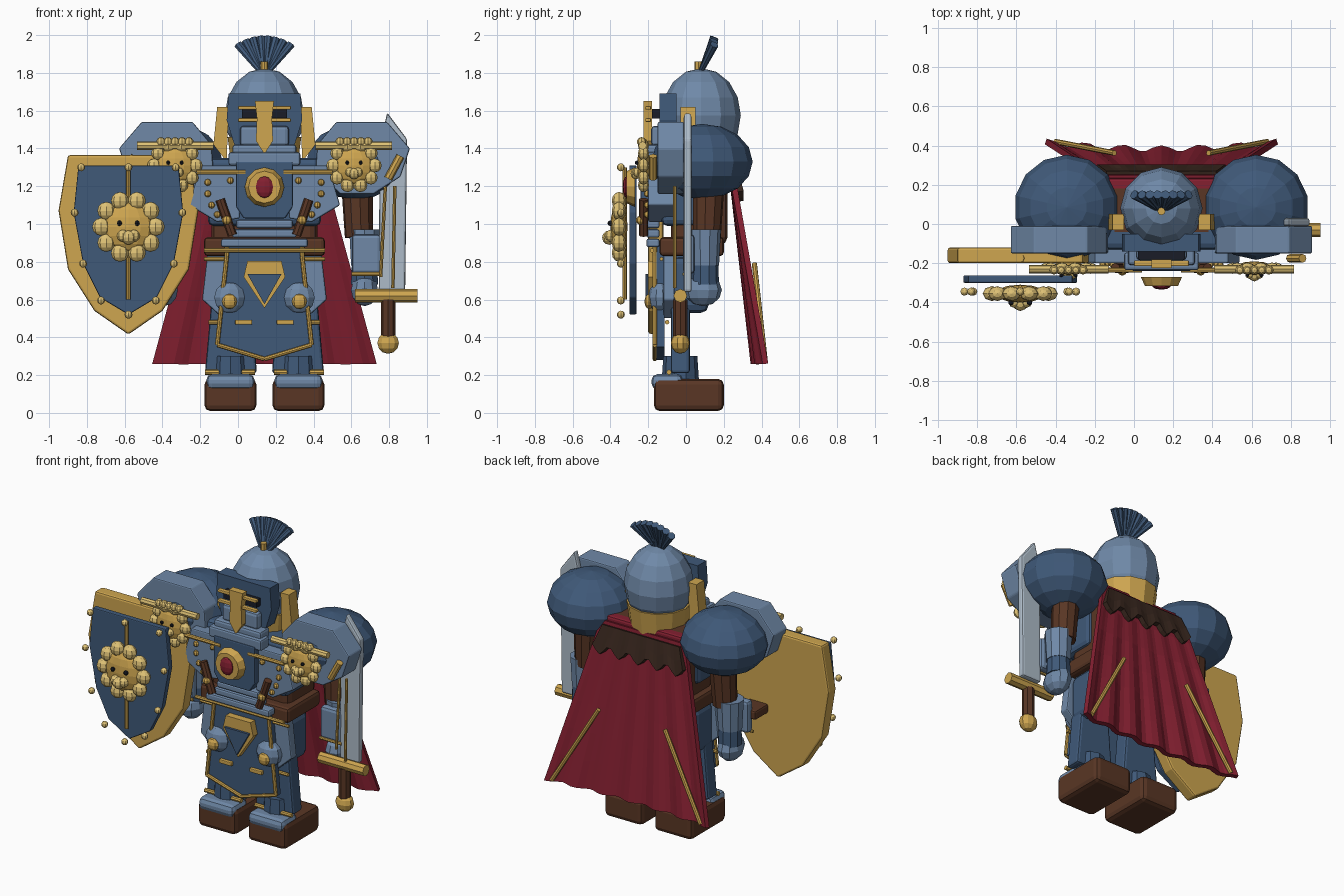
import bpy, bmesh, math
from mathutils import Vector

if "Cube" in bpy.data.objects:
    bpy.data.objects.remove(bpy.data.objects["Cube"])

CX = 0.14  # body centre line
COL = dict(navy=(.05, .1, .19), blue=(.16, .25, .39), gold=(.62, .38, .08), pale=(.74, .54, .18),
           red=(.23, .014, .03), brown=(.1, .037, .018), fur=(.04, .02, .013),
           steel=(.42, .5, .58), black=(.01, .012, .02))
MAT = {}
for k, c in COL.items():
    MAT[k] = bpy.data.materials.new(k)
    MAT[k].diffuse_color = (*c, 1)


def finish(name, bm, mat, bevel=0):
    bmesh.ops.recalc_face_normals(bm, faces=bm.faces)
    me = bpy.data.meshes.new(name)
    bm.to_mesh(me)
    bm.free()
    ob = bpy.data.objects.new(name, me)
    bpy.context.collection.objects.link(ob)
    me.materials.append(MAT[mat])
    if bevel:
        m = ob.modifiers.new("bevel", 'BEVEL')
        m.width, m.segments = bevel, 2
    return ob


def box(name, c, s, mat, bevel=.012):
    bm = bmesh.new()
    bmesh.ops.create_cube(bm, size=1)
    for v in bm.verts:
        v.co = Vector([v.co[i] * s[i] + c[i] for i in range(3)])
    return finish(name, bm, mat, bevel)


def ball(name, c, r, mat, seg=10, rings=6):
    r = r if isinstance(r, tuple) else (r, r, r)
    bm = bmesh.new()
    bmesh.ops.create_uvsphere(bm, u_segments=seg, v_segments=rings, radius=1)
    for v in bm.verts:
        v.co = Vector([v.co[i] * r[i] + c[i] for i in range(3)])
    return finish(name, bm, mat)


def rod(name, p, q, r, mat, r2=None, seg=8):
    p, q = Vector(p), Vector(q)
    bm = bmesh.new()
    bmesh.ops.create_cone(bm, cap_ends=True, segments=seg, radius1=r,
                          radius2=r if r2 is None else r2, depth=(q - p).length)
    rot = (q - p).to_track_quat('Z', 'Y')
    for v in bm.verts:
        v.co = rot @ v.co + (p + q) / 2
    return finish(name, bm, mat)


def plate(name, pts, y0, y1, mat, bevel=0):
    bm = bmesh.new()
    f = bm.faces.new([bm.verts.new((x, y0, z)) for x, z in pts])
    ext = bmesh.ops.extrude_face_region(bm, geom=[f])["geom"]
    for v in ext:
        if isinstance(v, bmesh.types.BMVert):
            v.co.y = y1
    return finish(name, bm, mat, bevel)


def sym(half, cx):  # mirror a half outline (dx >= 0) about cx
    return [(cx + x, z) for x, z in half] + [(cx - x, z) for x, z in reversed(half) if x > 0]


def lion(name, x, y, z, r):  # flat face ringed by a mane of lobes
    ball(name + "_face", (x, y, z), (r * .68, r * .24, r * .68), 'gold', 12, 8)
    for i in range(10):
        a = math.tau * i / 10
        ball(name + "_mane", (x + r * .76 * math.cos(a), y, z + r * .76 * math.sin(a)),
             (r * .25, r * .2, r * .25), 'pale', 8, 6)
    for s in (-1, 1):
        ball(name + "_eye", (x + s * r * .25, y - r * .24, z + r * .1), r * .08, 'black', 6, 4)
        ball(name + "_cheek", (x + s * r * .15, y - r * .22, z - r * .25), r * .17, 'pale', 8, 6)
    ball(name + "_muzzle", (x, y - r * .27, z - r * .3), r * .2, 'pale', 8, 6)


def sheet(name, fn, nu, nv, thick, mat):  # surface from fn(u in -1..1, t in 0..1)
    bm = bmesh.new()
    g = [[bm.verts.new(fn(2 * i / nu - 1, j / nv)) for i in range(nu + 1)] for j in range(nv + 1)]
    for j in range(nv):
        for i in range(nu):
            bm.faces.new((g[j][i], g[j][i + 1], g[j + 1][i + 1], g[j + 1][i]))
    ob = finish(name, bm, mat)
    m = ob.modifiers.new("solid", 'SOLIDIFY')
    m.thickness, m.offset = thick, 0


# Helmet, visor and plume
ball("helmet_dome", (CX, .08, 1.575), (.21, .21, .25), 'blue', 12, 8)
rod("neck_collar", (CX, .08, 1.31), (CX, .08, 1.46), .175, 'gold', .195, 12)
plate("visor_plate", sym([(.19, 1.69), (.2, 1.55), (.16, 1.42), (.1, 1.37)], CX), -.14, -.05, 'navy')
for z in (1.615, 1.55):
    box("visor_bar", (CX, -.2, z), (.28, .03, .02), 'gold', .006)
box("eye_slit", (CX, -.15, 1.583), (.24, .06, .05), 'black', 0)
box("face_guard", (CX, -.155, 1.465), (.26, .06, .11), 'blue', .02)
box("chin_guard", (CX, -.16, 1.39), (.34, .1, .06), 'blue', .015)
plate("nose_guard", sym([(.05, 1.65), (.04, 1.56), (.045, 1.44), (0, 1.37)], CX), -.225, -.18, 'gold')
rod("plume_knob", (CX, .065, 1.81), (CX, .065, 1.86), .02, 'gold')
for i in range(8):
    u = i / 3.5 - 1
    rod("plume_feather", (CX + .025 * u, .08, 1.81), (CX + .14 * u, .15, 1.99 - .04 * u * u),
        .014, 'navy', .023)

# Torso, breastplate and belt
box("torso", (CX, .07, 1.12), (.56, .3, .46), 'brown', .04)
box("chest_shell", (CX, -.01, 1.17), (.6, .24, .36), 'navy', .03)
plate("chest_panel", sym([(.15, 1.33), (.15, 1.09), (.11, 1.03)], CX), -.24, -.14, 'navy', .008)
box("upper_chest_bar", (CX, -.19, 1.345), (.38, .09, .07), 'blue')
rod("chest_medallion", (CX, -.27, 1.195), (CX, -.315, 1.195), .105, 'gold', .085, 12)
ball("medallion_gem", (CX, -.315, 1.195), (.048, .02, .058), 'red')
for z, w in ((1.0, .3), (.95, .34), (.9, .46)):
    box("waist_band", (CX, -.175, z), (w, .07, .045), 'blue')
box("belt", (CX, .03, .88), (.64, .34, .1), 'brown', .02)
rod("belt_cord", (CX - .32, -.18, .86), (CX + .32, -.18, .86), .012, 'gold')
box("hips", (CX, .03, .79), (.54, .22, .16), 'navy', .03)

# Front tabard with trim and emblem
plate("tabard", sym([(.2, .9), (.25, .35), (0, .28)], CX), -.155, -.115, 'navy')
plate("tabard_emblem", sym([(.09, .805), (.11, .72), (0, .555)], CX), -.2, -.15, 'gold')
plate("emblem_inset", sym([(.09, .735), (0, .575)], CX), -.215, -.19, 'navy')

for s in (-1, 1):
    def X(d): return CX + s * d
    def P(pts): return [(X(x), z) for x, z in pts]

    plate("cheek_guard", P([(.19, 1.62), (.25, 1.62), (.27, 1.42), (.2, 1.33)]), -.03, .05, 'gold')
    plate("pectoral_plate", P([(.13, 1.31), (.34, 1.31), (.4, 1.1), (.25, 1.01), (.13, 1.03)]),
          -.2, -.06, 'blue', .008)
    rod("chest_bar", (X(.1), -.235, 1.275), (X(.36), -.235, 1.275), .013, 'gold')
    for dx, z in ((.3, 1.22), (.3, 1.16), (.28, 1.1), (.25, 1.05), (.18, 1.23)):
        ball("chest_rivet", (X(dx), -.205, z), .018, 'gold', 8, 5)
    rod("chest_strap", (X(.235), -.225, 1.13), (X(.17), -.225, .94), .025, 'brown')
    ball("strap_buckle", (X(.2), -.24, 1.02), .025, 'gold', 8, 5)
    for a, b in (((.2, .9), (.2, .83)), ((.2, .83), (.25, .36)), ((.25, .36), (0, .285))):
        rod("tabard_trim", (X(a[0]), -.165, a[1]), (X(b[0]), -.165, b[1]), .012, 'gold')
    box("tabard_bar", (X(.11), -.165, .48), (.09, .025, .025), 'gold', .005)

    # Shoulders with lion crests
    sx = X(.483)
    ball("shoulder_ball", (sx, .085, 1.33), (.268, .268, .2), 'navy', 14, 8)
    plate("shoulder_plate", P([(.28, 1.42), (.38, 1.54), (.65, 1.54), (.77, 1.4), (.72, 1.25),
                               (.58, 1.16), (.4, 1.16), (.27, 1.28)]), -.15, -.01, 'blue', .008)
    lion("shoulder_lion", X(.474), -.225, 1.31, .145)
    rod("crest_bar", (X(.27), -.23, 1.415), (X(.675), -.23, 1.415), .022, 'pale')
    for k in range(5):
        ball("crest_bead", (X(.4 + k * .037), -.235, 1.435), .025, 'pale', 8, 5)
    rod("shoulder_clasp", (X(.655), -.175, 1.24), (X(.72), -.175, 1.36), .022, 'gold')

    # Arms
    rod("upper_arm", (X(.49), .12, 1.22), (X(.5), .11, .93), .085, 'brown', .075, 10)
    rod("forearm", (X(.53), .1, .97), (X(.53), .1, .78), .085, 'blue', .075, 10)
    rod("wrist_band", (X(.53), .1, .8), (X(.53), .1, .68), .07, 'navy', .075, 10)
    box("vambrace", (X(.54), .015, .84), (.155, .06, .21), 'blue', .02)
    rod("wrist_trim", (X(.46), -.01, .735), (X(.62), -.01, .735), .01, 'gold')
    ball("gauntlet", (X(.53), .09, .65), (.075, .1, .085), 'blue', 10, 6)

    # Legs and boots
    box("thigh", (X(.18), .02, .68), (.22, .2, .3), 'navy', .04)
    plate("hip_plate", P([(.18, .86), (.3, .86), (.33, .6), (.22, .5)]), -.12, -.06, 'blue', .008)
    rod("hip_trim", (X(.2), -.13, .815), (X(.32), -.13, .815), .01, 'gold')
    plate("greave", P([(.07, .6), (.28, .6), (.315, .21), (.04, .21)]), -.08, .02, 'navy', .015)
    ball("knee_guard", (X(.185), -.14, .61), (.085, .06, .085), 'blue', 10, 6)
    ball("knee_boss", (X(.185), -.195, .59), (.04, .025, .04), 'gold', 8, 6)
    rod("shin_trim", (X(.2), -.1, .48), (X(.295), -.1, .48), .012, 'gold')
    rod("ankle_trim", (X(.05), -.09, .215), (X(.315), -.09, .215), .014, 'gold')
    rod("ankle", (X(.18), -.03, .15), (X(.18), -.03, .3), .1, 'navy', .09, 10)
    box("boot", (X(.18), .015, .095), (.275, .37, .17), 'brown', .03)
    box("toe_cap", (X(.18), -.1, .165), (.255, .165, .08), 'blue', .03)

    # Gold rods on the cape
    rod("cape_rod", (X(.54), .42, .27), (X(.24), .362, .79), .014, 'gold')

# Cape with fur collar
sheet("cape", lambda u, t: (CX + u * (.305 + .285 * t),
                            .235 + .135 * t + (.016 * math.cos(u * 19) + .035 * u * u) * t,
                            1.32 - 1.06 * t), 32, 6, .03, 'red')
sheet("fur_collar", lambda u, t: (CX + u * (.28 + .05 * t), .255 + .035 * t,
                                  1.3 - t * (.15 + .03 * math.cos(u * 15))), 24, 2, .03, 'fur')
box("cape_yoke", (CX, .2, 1.32), (.6, .07, .06), 'red', .015)

# Shield: gold backing, raised field, rivets and lion
SX = -.58
plate("shield_back", sym([(.32, 1.365), (.37, 1.07), (.32, .76), (.18, .54), (0, .415)], SX),
      -.2, -.12, 'gold', .012)
plate("shield_field", sym([(.265, 1.31), (.29, 1.06), (.24, .79), (.15, .61), (0, .52)], SX),
      -.3, -.262, 'navy', .006)
rod("shield_spine", (SX, -.325, .6), (SX, -.325, 1.3), .012, 'gold')
for dx, z in sym([(0, 1.3), (.25, 1.3), (.285, 1.06), (.24, .79), (.145, .595), (0, .52)], 0):
    ball("shield_rivet", (SX + dx, -.345, z), .021, 'pale', 8, 6)
lion("shield_lion", SX, -.355, .985, .19)
box("shield_grip", (-.44, -.06, .85), (.14, .14, .06), 'brown')

# Sword
WX = .81
plate("sword_blade", [(WX - .065, .64), (WX + .075, .64), (WX + .085, 1.45), (WX - .02, 1.59),
                      (WX - .06, 1.42)], -.012, .03, 'steel', .012)
for a, b in (((.78, 1.2), (.755, .72)), ((.83, 1.2), (.82, .66))):
    rod("sword_cord", (a[0], -.06, a[1]), (b[0], -.06, b[1]), .009, 'gold')
rod("sword_guard", (.62, -.03, .62), (.95, -.03, .62), .036, 'gold')
rod("sword_handle", (.795, -.03, .6), (.795, -.03, .4), .038, 'brown')
ball("sword_pommel", (.795, -.03, .37), (.06, .05, .057), 'gold')

for m in bpy.data.materials:
    if m.users and not m.is_grease_pencil:
        m.use_nodes = True
        m.node_tree.nodes["Principled BSDF"].inputs["Base Color"].default_value = m.diffuse_color
